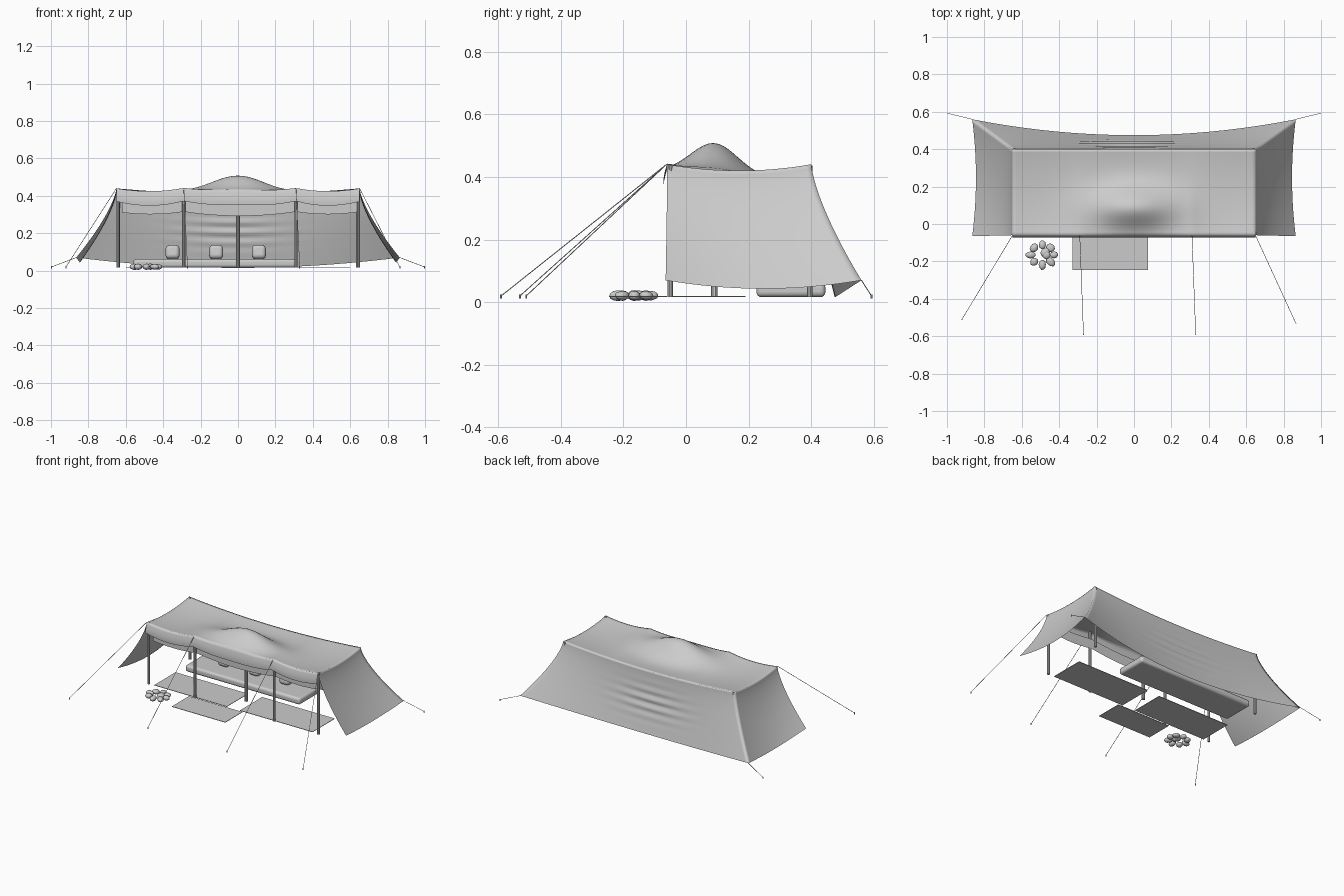
import bpy, bmesh, math, random
from mathutils import Vector

if "Cube" in bpy.data.objects:
    bpy.data.objects.remove(bpy.data.objects["Cube"])
random.seed(4)
G = 0.016                       # ground level under poles and mats
POLES = [-0.65, -0.29, 0.31, 0.65]


def finish(name, bm, smooth=True):
    me = bpy.data.meshes.new(name)
    bm.to_mesh(me)
    bm.free()
    ob = bpy.data.objects.new(name, me)
    bpy.context.collection.objects.link(ob)
    for p in me.polygons:
        p.use_smooth = smooth
    return ob


def patch(bm, f, nu, nv):
    g = [[bm.verts.new(f(i / nu, j / nv)) for j in range(nv + 1)] for i in range(nu + 1)]
    for i in range(nu):
        for j in range(nv):
            bm.faces.new((g[i][j], g[i + 1][j], g[i + 1][j + 1], g[i][j + 1]))


def rod(name, a, b, r, sides=10):
    a, b = Vector(a), Vector(b)
    bpy.ops.mesh.primitive_cylinder_add(vertices=sides, radius=r, depth=(b - a).length,
                                        location=(a + b) / 2)
    ob = bpy.context.object
    ob.name = name
    ob.rotation_euler = (b - a).to_track_quat('Z', 'Y').to_euler()
    bpy.ops.object.shade_smooth_by_angle()
    return ob


def box(name, lo, hi, bevel=0.0):
    lo, hi = Vector(lo), Vector(hi)
    bpy.ops.mesh.primitive_cube_add(size=1, location=(lo + hi) / 2)
    ob = bpy.context.object
    ob.name = name
    ob.scale = hi - lo
    bpy.ops.object.transform_apply(location=False, rotation=False, scale=True)
    if bevel:
        m = ob.modifiers.new("soft_edges", 'BEVEL')
        m.width, m.segments = bevel, 4
        bpy.ops.object.shade_smooth_by_angle()
    return ob


# Cloth height: sagging between the poles, lifted by the centre pole
def front_sag(x):
    for a, b in zip(POLES, POLES[1:]):
        if x <= b + 1e-6:
            t = max(0, (x - a) / (b - a))
            return 4 * t * (1 - t) * (0.025 if a < 0 < b else 0.015)
    return 0


def roof(x, y):
    v = (y + 0.06) / 0.46
    front = 0.44 - front_sag(x)
    back = 0.44 - 0.03 * (1 - (x / 0.65) ** 2)
    z = front + (back - front) * v - 0.02 * 4 * v * (1 - v)
    d = (abs(x) / 0.15) ** 2 + (abs(y - 0.09) / 0.078) ** 2
    return Vector((x, y, z + 0.112 * math.exp(-0.5 * d)))


def drape(top, bot, t):
    f = t ** 1.4
    return Vector((top.x + (bot.x - top.x) * f, top.y + (bot.y - top.y) * f,
                   top.z + (bot.z - top.z) * t))


def back_wall(s, t):
    u = 2 * s - 1
    p = drape(roof(0.65 * u, 0.40), Vector((0.865 * u, 0.475 + 0.085 * u * u, 0.015 + 0.055 * u * u)), t)
    # horizontal creases near the middle
    fade = math.exp(-((u + 0.05) / 0.3) ** 2 - ((t - 0.5) / 0.22) ** 2)
    p.y += 0.006 * fade * math.sin(t * 45 + 2.5 * u * u)
    return p


def side_wall(sign):
    def f(s, t):
        c = 4 * s * (1 - s)
        bot = Vector((sign * (0.865 - 0.02 * c), -0.065 + 0.625 * s, 0.07 - 0.027 * c))
        return drape(roof(sign * 0.65, -0.06 + 0.46 * s), bot, t)
    return f


def valance(s, t):
    x = -0.65 + 1.3 * s
    p = roof(x, -0.06)
    p.y -= 0.012 * math.sin(t * math.pi * 0.6)
    p.z -= t * (0.07 + 0.5 * front_sag(x))
    return p


# Canopy
bm = bmesh.new()
patch(bm, lambda s, t: roof(-0.65 + 1.3 * s, -0.06 + 0.46 * t), 64, 28)
patch(bm, back_wall, 64, 32)
patch(bm, side_wall(1), 28, 32)
patch(bm, side_wall(-1), 28, 32)
patch(bm, valance, 64, 6)
bmesh.ops.remove_doubles(bm, verts=bm.verts, dist=0.0005)
bmesh.ops.recalc_face_normals(bm, faces=bm.faces)
finish("tent_canopy", bm)

# Inner trim band behind the valance
bm = bmesh.new()
patch(bm, lambda s, t: Vector((-0.62 + 1.26 * s, -0.035,
      0.385 - front_sag(-0.62 + 1.26 * s) * 0.9 - 0.07 * t)), 48, 3)
finish("inner_trim_band", bm)

# Poles
for i, x in enumerate([-0.642, -0.29, 0.31, 0.645]):
    rod(f"front_pole_{i}", (x, -0.05, G), (x, -0.05, 0.437), 0.009)
for x in (-0.64, 0.64):
    rod("back_pole", (x, 0.395, G), (x, 0.395, 0.437), 0.009)
rod("centre_pole", (0, 0.09, G), (0, 0.09, 0.495), 0.011)

# Guy ropes and pegs
ROPES = [((-0.65, -0.062, 0.44), (-0.92, -0.51)), ((-0.29, -0.062, 0.44), (-0.27, -0.59)),
         ((0.31, -0.062, 0.44), (0.33, -0.59)), ((0.65, -0.062, 0.44), (0.865, -0.53)),
         ((-0.865, 0.56, 0.07), (-0.997, 0.592)), ((0.865, 0.56, 0.07), (0.997, 0.592))]
for top, (px, py) in ROPES:
    rod("guy_rope", top, (px, py, 0.02), 0.0015, 6)
    rod("peg", (px, py, 0.012), (px, py, 0.024), 0.003, 6)

# Floor mats
for name, x0, x1, y0, y1 in (("left_mat", -0.60, -0.05, -0.05, 0.18),
                             ("right_mat", 0.05, 0.60, -0.05, 0.19),
                             ("entrance_mat", -0.33, 0.075, -0.245, -0.06)):
    box(name, (x0, y0, G), (x1, y1, G + 0.003))

# Mattress with cushions
box("mattress", (-0.56, 0.225, G), (0.31, 0.445, 0.062), 0.016)
for x in (-0.35, -0.117, 0.112):
    c = box("cushion", (x - 0.037, 0.33, 0.062), (x + 0.037, 0.39, 0.136), 0.02)
    c.rotation_euler.x = -0.15

# Fire ring of rough stones
for i in range(10):
    a = i * math.tau / 8
    r = 0.062 if i < 8 else 0.022
    bpy.ops.mesh.primitive_ico_sphere_add(subdivisions=2, radius=1, location=(
        -0.49 + r * math.cos(a), -0.165 + r * 0.85 * math.sin(a), 0.021))
    ob = bpy.context.object
    ob.name = "fire_stone"
    ob.scale = (random.uniform(0.021, 0.029), random.uniform(0.018, 0.025), random.uniform(0.014, 0.018))
    ob.rotation_euler.z = a
    for v in ob.data.vertices:
        v.co *= random.uniform(0.93, 1.05)
    bpy.ops.object.shade_smooth()
